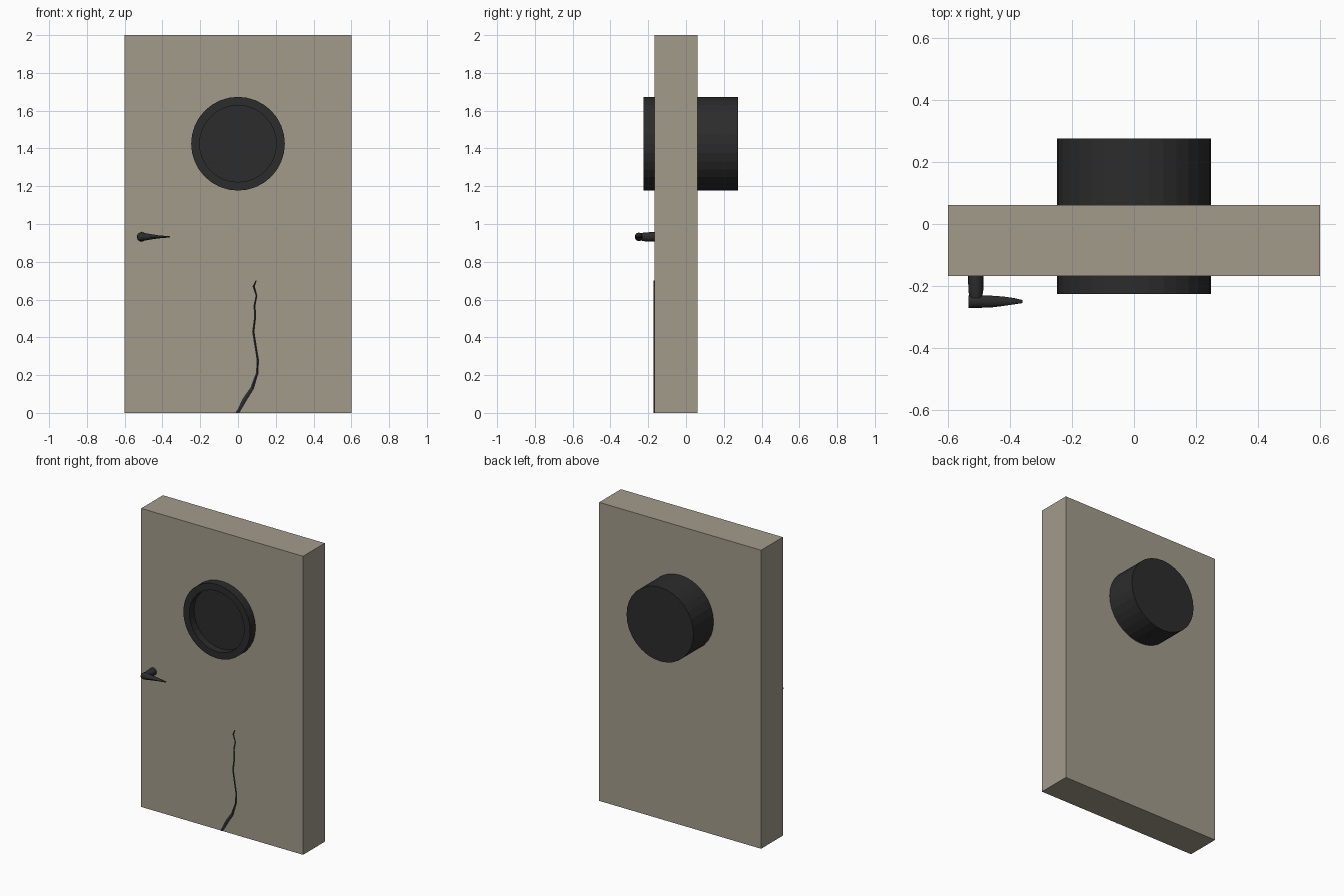
import bpy, bmesh, math
from mathutils import Vector

if "Cube" in bpy.data.objects:
    bpy.data.objects.remove(bpy.data.objects["Cube"])


def material(name, rgb):
    m = bpy.data.materials.new(name)
    m.diffuse_color = (*rgb, 1)
    m.use_nodes = True
    m.node_tree.nodes["Principled BSDF"].inputs["Base Color"].default_value = m.diffuse_color
    return m


PANEL = material("panel_tan", (0.36, 0.33, 0.26))
DARK = material("dark_metal", (0.025, 0.025, 0.025))


def finish(name, bm, mat, smooth=None):
    bmesh.ops.recalc_face_normals(bm, faces=bm.faces[:])
    me = bpy.data.meshes.new(name)
    bm.to_mesh(me)
    bm.free()
    ob = bpy.data.objects.new(name, me)
    bpy.context.collection.objects.link(ob)
    me.materials.append(mat)
    if smooth:
        bpy.ops.object.select_all(action='DESELECT')
        ob.select_set(True)
        bpy.context.view_layer.objects.active = ob
        bpy.ops.object.shade_smooth_by_angle(angle=math.radians(smooth))
    return ob


def loft(name, rings, mat, smooth=None):
    """Bridge a list of equal-length point rings and cap both ends."""
    bm = bmesh.new()
    loops = [[bm.verts.new(p) for p in ring] for ring in rings]
    n = len(loops[0])
    for a, b in zip(loops, loops[1:]):
        for i in range(n):
            j = (i + 1) % n
            bm.faces.new((a[i], a[j], b[j], b[i]))
    bm.faces.new(loops[0])
    bm.faces.new(loops[-1])
    return finish(name, bm, mat, smooth)


def ring_y(cx, y, cz, r, n):
    return [Vector((cx + r * math.cos(2 * math.pi * i / n), y,
                    cz + r * math.sin(2 * math.pi * i / n))) for i in range(n)]


def ring_x(x, cy, cz, ry, rz, n):
    return [Vector((x, cy + ry * math.cos(2 * math.pi * i / n),
                    cz + rz * math.sin(2 * math.pi * i / n))) for i in range(n)]


# Door slab
bm = bmesh.new()
bmesh.ops.create_cube(bm, size=1)
bmesh.ops.scale(bm, vec=(1.2, 0.23, 2), verts=bm.verts)
bmesh.ops.translate(bm, vec=(0, -0.053, 1), verts=bm.verts)
finish("door_slab", bm, PANEL)

# Round porthole drum with a recessed front pane
profile = [(0.248, 0.275), (0.248, -0.225), (0.203, -0.225), (0.203, -0.175)]
loft("porthole_drum", [ring_y(0, y, 1.425, r, 32) for r, y in profile], DARK)

# Handle stem
stem = [(-0.16, 0.025), (-0.215, 0.024), (-0.232, 0.021), (-0.25, 0.018)]
loft("handle_stem", [ring_y(-0.51, y, 0.932, r, 16) for y, r in stem], DARK, 35)

# Handle lever, tapering to its tip
lever = [(-0.533, -0.25, 0.020, 0.014), (-0.525, -0.25, 0.021, 0.021),
         (-0.51, -0.25, 0.021, 0.023), (-0.49, -0.25, 0.020, 0.019),
         (-0.46, -0.25, 0.019, 0.014), (-0.42, -0.249, 0.015, 0.008),
         (-0.385, -0.249, 0.010, 0.005), (-0.36, -0.25, 0.005, 0.003)]
loft("handle_lever", [ring_x(x, y, 0.932, ry, rz, 12) for x, y, ry, rz in lever],
     DARK, 35)

# Crack running up the door face: x, z, half width
crack = [(-0.003, 0.003, 0.015), (0.035, 0.07, 0.015), (0.075, 0.13, 0.013),
         (0.102, 0.21, 0.009), (0.105, 0.28, 0.008), (0.092, 0.36, 0.008),
         (0.081, 0.43, 0.008), (0.09, 0.50, 0.007), (0.088, 0.57, 0.007),
         (0.098, 0.62, 0.006), (0.083, 0.67, 0.008), (0.096, 0.70, 0.005)]
rings = []
for i, (x, z, w) in enumerate(crack):
    a, b = crack[max(i - 1, 0)], crack[min(i + 1, len(crack) - 1)]
    t = Vector((b[0] - a[0], 0, b[1] - a[1])).normalized()
    side = Vector((t.z, 0, -t.x)) * w
    c = Vector((x, -0.167, max(z, 0)))
    ring = [c - side, c + Vector((0, -0.004, 0)), c + side]
    for p in ring:
        p.z = 0 if i == 0 else p.z
    rings.append(ring)
loft("surface_crack", rings, DARK)
